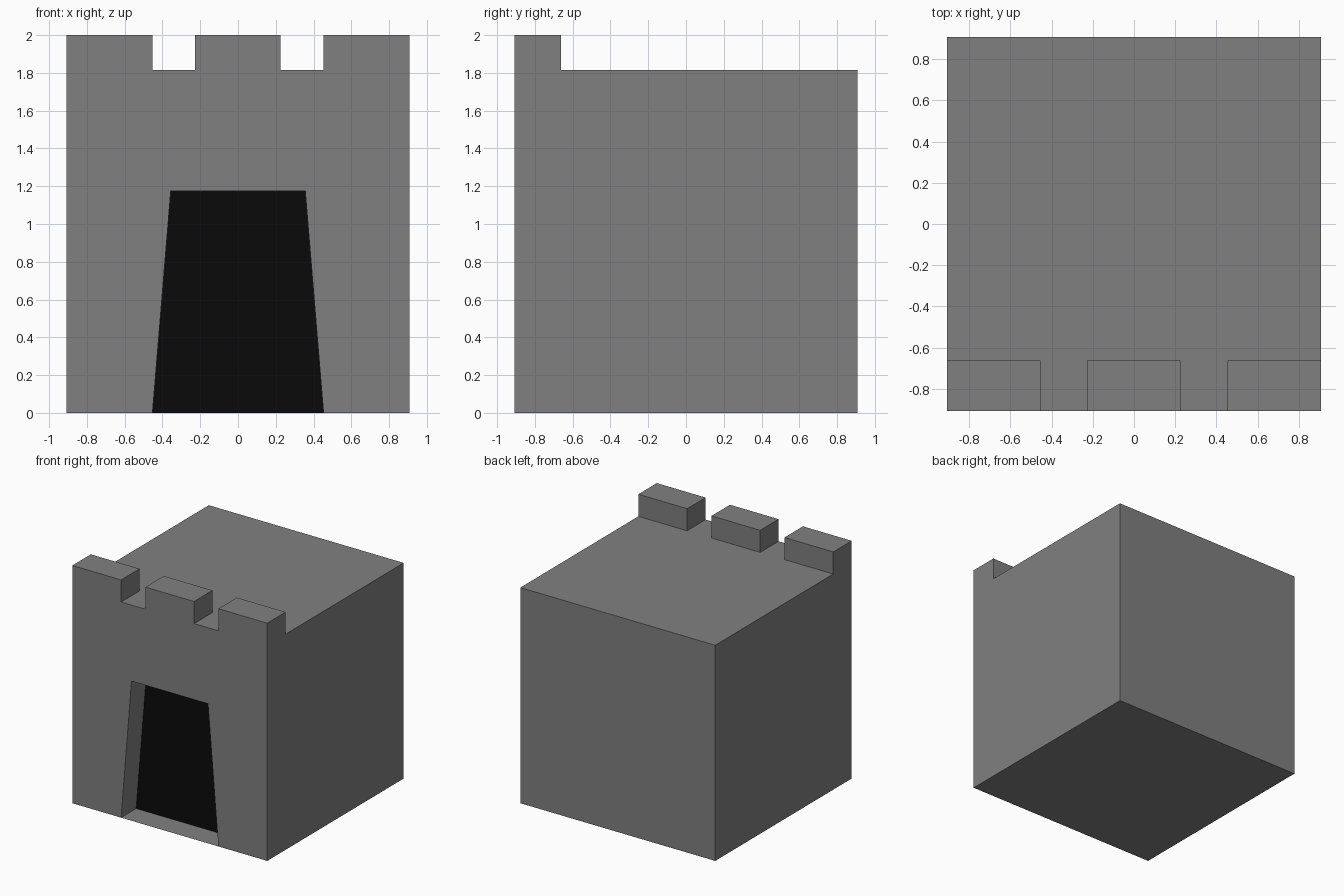
import bpy, bmesh

if "Cube" in bpy.data.objects:
    bpy.data.objects.remove(bpy.data.objects["Cube"])

W, ROOF, TOP = 0.907, 1.814, 2.0      # half width, roof height, merlon top
MERLON_BACK, DOOR_Y = -0.662, -0.707  # back of the merlons, depth of the doorway
MERLONS = [(-W, -0.453), (-0.227, 0.226), (0.453, W)]
DOOR = [(-0.453, 0), (-0.356, 1.175), (0.356, 1.175), (0.453, 0)]


def build(name, faces, shade):
    """Join polygons into one welded mesh object of a grey shade."""
    bm = bmesh.new()
    for pts in faces:
        bm.faces.new([bm.verts.new(p) for p in pts])
    bmesh.ops.remove_doubles(bm, verts=bm.verts, dist=1e-4)
    bmesh.ops.recalc_face_normals(bm, faces=bm.faces)
    mesh = bpy.data.meshes.new(name)
    bm.to_mesh(mesh)
    bm.free()
    obj = bpy.data.objects.new(name, mesh)
    bpy.context.collection.objects.link(obj)
    mat = bpy.data.materials.new(name + "_colour")
    mat.diffuse_color = (shade, shade, shade, 1)
    mat.use_nodes = True
    mat.node_tree.nodes["Principled BSDF"].inputs["Base Color"].default_value = mat.diffuse_color
    mesh.materials.append(mat)
    return obj


faces = []

# front wall: crenellated outline with the doorway cut out
battlement = [(x, z) for a, b in MERLONS
              for x, z in ((a, ROOF), (a, TOP), (b, TOP), (b, ROOF))][1:-1]
outline = [(-W, 0)] + battlement + [(W, 0)] + DOOR[::-1]
faces.append([(x, -W, z) for x, z in outline])

# doorway jambs, lintel and threshold
for (x0, z0), (x1, z1) in zip(DOOR, DOOR[1:] + DOOR[:1]):
    faces.append([(x0, -W, z0), (x1, -W, z1), (x1, DOOR_Y, z1), (x0, DOOR_Y, z0)])

# side walls, each including the end of an outer merlon
side = [(-W, 0), (-W, TOP), (MERLON_BACK, TOP), (MERLON_BACK, ROOF), (W, ROOF), (W, 0)]
for x in (-W, W):
    faces.append([(x, y, z) for y, z in side])

# back wall and underside
faces.append([(-W, W, 0), (W, W, 0), (W, W, ROOF), (-W, W, ROOF)])
faces.append([(-W, W, 0), (-W, -W, 0), (DOOR[0][0], -W, 0),
              (DOOR[3][0], -W, 0), (W, -W, 0), (W, W, 0)])

# roof running forward between the merlons
roof = [(-W, W)]
for a, b in MERLONS:
    if a > -W:
        roof.append((a, -W))
    roof += [(a, MERLON_BACK), (b, MERLON_BACK)]
    if b < W:
        roof.append((b, -W))
faces.append([(x, y, ROOF) for x, y in roof + [(W, W)]])

# merlon tops, backs and inner ends
for a, b in MERLONS:
    faces.append([(a, -W, TOP), (b, -W, TOP), (b, MERLON_BACK, TOP), (a, MERLON_BACK, TOP)])
    faces.append([(a, MERLON_BACK, ROOF), (b, MERLON_BACK, ROOF),
                  (b, MERLON_BACK, TOP), (a, MERLON_BACK, TOP)])
    for x in (a, b):
        if abs(x) < W:
            faces.append([(x, -W, ROOF), (x, MERLON_BACK, ROOF),
                          (x, MERLON_BACK, TOP), (x, -W, TOP)])

build("gatehouse", faces, 0.216)

# dark door panel at the back of the doorway, facing the front
door = build("door", [[(x, DOOR_Y, z) for x, z in DOOR[::-1]]], 0.003)
if door.data.polygons[0].normal.y > 0:
    door.data.flip_normals()
